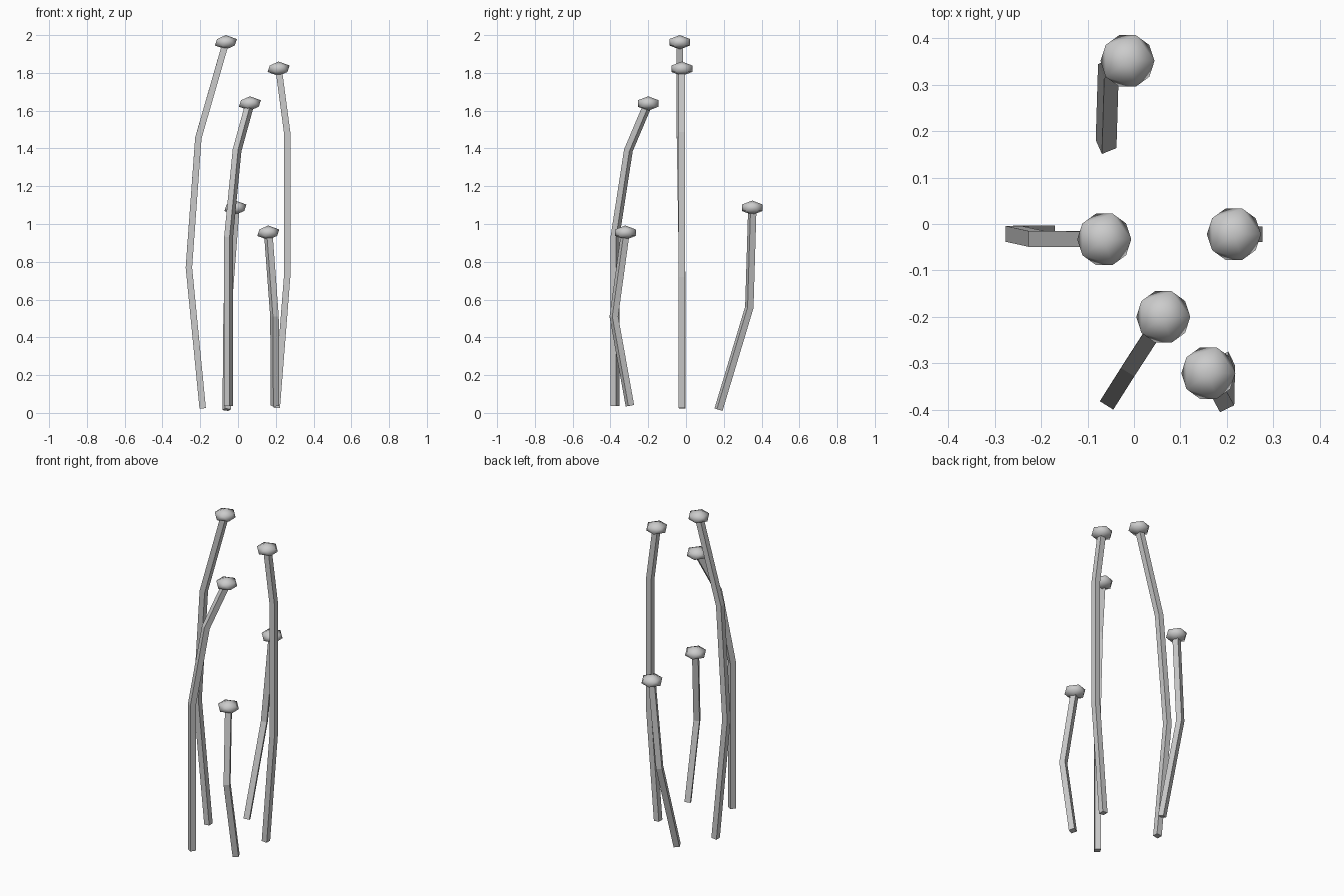
import bpy, bmesh, math
from mathutils import Vector, Matrix

if "Cube" in bpy.data.objects:
    bpy.data.objects.remove(bpy.data.objects["Cube"])

SIDE = 0.034  # width of the square stems

# name, roll of the square section in degrees, path from the base to the head centre
STALKS = [
    ("tall_left", 0, [(-.187, -.02, .024), (-.26, -.021, .77), (-.21, -.032, 1.455), (-.064, -.033, 1.962)]),
    ("tall_right", 0, [(.205, -.022, .026), (.26, -.022, .72), (.26, -.022, 1.485), (.215, -.022, 1.822)]),
    ("middle_front", 58, [(-.05, -.376, .037), (-.05, -.376, .93), (-.005, -.305, 1.39), (.063, -.2, 1.638)]),
    ("short_back", 24, [(-.06, .172, .017), (-.055, .335, .558), (-.014, .351, 1.086)]),
    ("short_front", 26, [(.195, -.297, .038), (.193, -.382, .51), (.16, -.321, .954)]),
]


def finish(bm, name, smooth):
    bmesh.ops.recalc_face_normals(bm, faces=bm.faces)
    mesh = bpy.data.meshes.new(name)
    for f in bm.faces:
        f.smooth = smooth
    bm.to_mesh(mesh)
    bm.free()
    ob = bpy.data.objects.new(name, mesh)
    bpy.context.collection.objects.link(ob)
    return ob


def stem(name, roll, path):
    """Square section swept along a bent path with mitred joints."""
    pts = [Vector(p) for p in path]
    dirs = [(b - a).normalized() for a, b in zip(pts, pts[1:])]
    a = math.radians(roll)
    u = Vector((math.cos(a), math.sin(a), 0))
    u = (u - dirs[0] * u.dot(dirs[0])).normalized()
    v = dirs[0].cross(u)
    h = SIDE / 2
    corners = [pts[0] + u * h * sx + v * h * sy for sx, sy in ((-1, -1), (1, -1), (1, 1), (-1, 1))]
    bm = bmesh.new()
    rings = [[bm.verts.new(c) for c in corners]]
    for i, d in enumerate(dirs):
        n = d + dirs[min(i + 1, len(dirs) - 1)]
        corners = [c + d * ((pts[i + 1] - c).dot(n) / d.dot(n)) for c in corners]
        rings.append([bm.verts.new(c) for c in corners])
    for r0, r1 in zip(rings, rings[1:]):
        for k in range(4):
            j = (k + 1) % 4
            bm.faces.new((r0[k], r0[j], r1[j], r1[k]))
    bm.faces.new(rings[0])
    bm.faces.new(rings[-1])
    return finish(bm, name, False)


def head(name, pos):
    """Flattened twenty-sided ball."""
    bm = bmesh.new()
    bmesh.ops.create_icosphere(bm, subdivisions=1, radius=1)
    bmesh.ops.transform(bm, verts=bm.verts,
                        matrix=Matrix.Translation(pos) @ Matrix.Diagonal((.065, .065, .038, 1)))
    return finish(bm, name, True)


for name, roll, path in STALKS:
    stem(name + "_stem", roll, path)
    head(name + "_head", path[-1])
